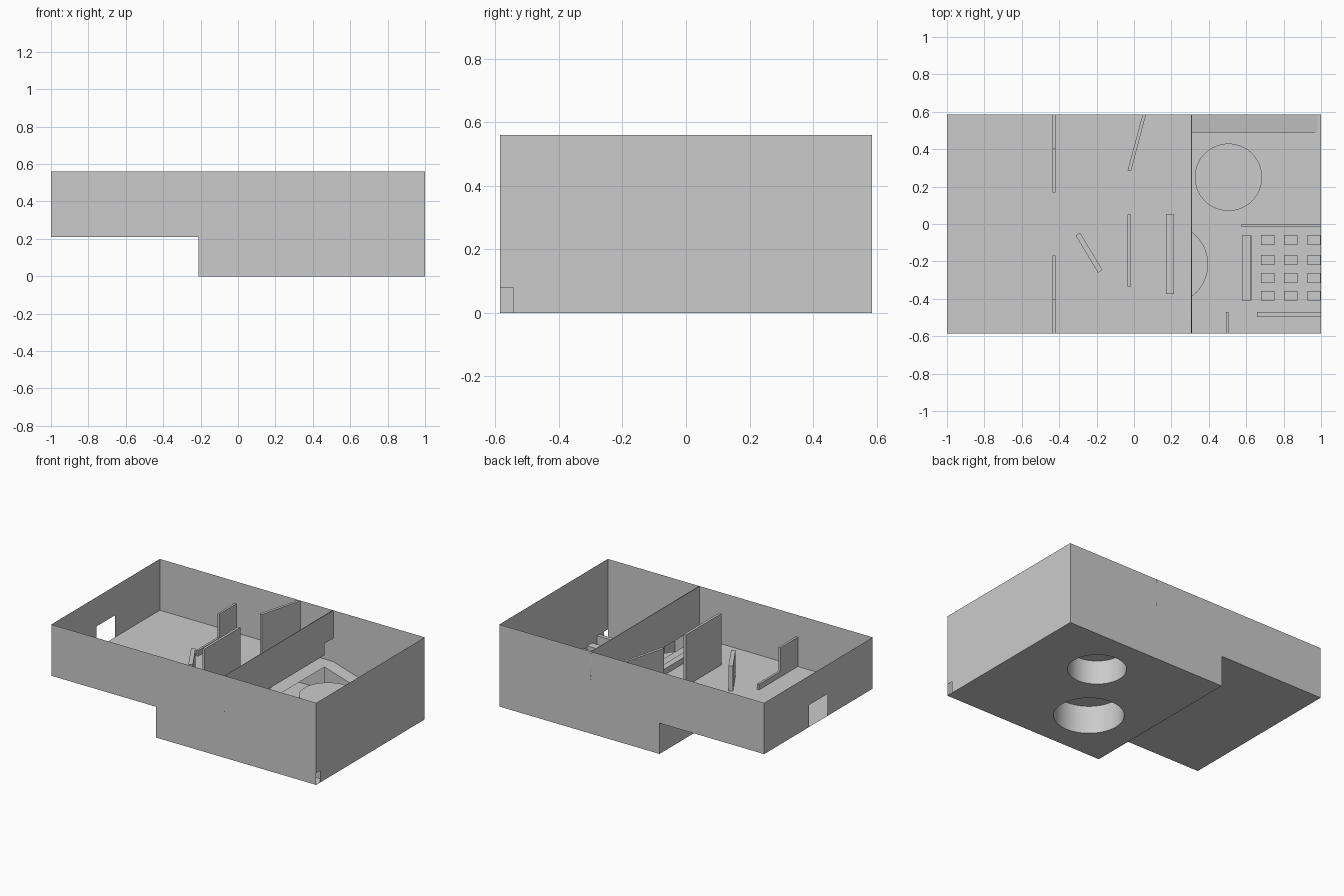
import bpy, bmesh, math
from mathutils import Matrix, Vector

if "Cube" in bpy.data.objects:
    bpy.data.objects.remove(bpy.data.objects["Cube"])

W, TOP, UP = 0.585, 0.56, 0.21   # half depth, wall top, upper floor height
AXES = {'XY': ((1, 0, 0), (0, 1, 0)), 'XZ': ((1, 0, 0), (0, 0, 1)), 'YZ': ((0, 1, 0), (0, 0, 1))}


def link(name, me):
    ob = bpy.data.objects.new(name, me)
    bpy.context.scene.collection.objects.link(ob)
    return ob


def sheet(name, plane, offset, loops, thick=0.0):
    """Flat filled outline; inner loops become holes."""
    cu = bpy.data.curves.new(name + "_outline", 'CURVE')
    cu.dimensions = '2D'
    cu.fill_mode = 'BOTH'
    cu.extrude = thick / 2
    for pts in loops:
        sp = cu.splines.new('POLY')
        sp.points.add(len(pts) - 1)
        for p, (u, v) in zip(sp.points, pts):
            p.co = (u, v, 0, 1)
        sp.use_cyclic_u = True
    tmp = link(name + "_tmp", cu)
    bpy.context.view_layer.update()
    me = bpy.data.meshes.new_from_object(tmp.evaluated_get(bpy.context.evaluated_depsgraph_get()))
    bpy.data.objects.remove(tmp)
    u, v = (Vector(a) for a in AXES[plane])
    n = u.cross(v)
    m = Matrix((u, v, n)).transposed().to_4x4()
    m.translation = Vector([abs(c) * offset for c in n])
    me.transform(m)
    me.name = name
    return link(name, me)


def box(name, x0, x1, y0, y1, z0, z1, angle=0):
    bm = bmesh.new()
    m = (Matrix.Translation(((x0 + x1) / 2, (y0 + y1) / 2, (z0 + z1) / 2))
         @ Matrix.Rotation(math.radians(angle), 4, 'Z')
         @ Matrix.Diagonal((x1 - x0, y1 - y0, z1 - z0, 1)))
    bmesh.ops.create_cube(bm, size=1, matrix=m)
    me = bpy.data.meshes.new(name)
    bm.to_mesh(me)
    bm.free()
    return link(name, me)


def prism(name, base, z0, z1s, floor=False):
    """Upright solid from a base outline with a top height per corner, open below."""
    bm = bmesh.new()
    lo = [bm.verts.new((x, y, z0)) for x, y in base]
    hi = [bm.verts.new((x, y, z)) for (x, y), z in zip(base, z1s)]
    bm.faces.new(hi)
    n = len(base)
    for i in range(n):
        j = (i + 1) % n
        bm.faces.new((lo[i], lo[j], hi[j], hi[i]))
    me = bpy.data.meshes.new(name)
    bm.to_mesh(me)
    bm.free()
    return link(name, me)


def circle(cx, cy, r, n=64):
    return [(cx + r * math.cos(2 * math.pi * i / n), cy + r * math.sin(2 * math.pi * i / n)) for i in range(n)]


def rect(a, b, c, d):
    return [(a, c), (b, c), (b, d), (a, d)]


# Outer shell: stepped long walls, end walls with door notches
side = [(-1, UP), (-0.21, UP), (-0.21, 0), (1, 0), (1, TOP), (-1, TOP)]
sheet("front_wall", 'XZ', -W, [side])
sheet("back_wall", 'XZ', W, [side])
sheet("left_wall", 'YZ', -1, [[(-W, UP), (-0.1, UP), (-0.1, 0.36), (0.1, 0.36), (0.1, UP),
                               (W, UP), (W, TOP), (-W, TOP)]])
sheet("right_wall", 'YZ', 1, [[(-W, 0.08), (-0.542, 0.08), (-0.542, 0), (W, 0), (W, TOP), (-W, TOP)]])
sheet("step_wall", 'YZ', -0.21, [rect(-W, W, 0, UP)])

# Floors, the lower one open under the two drums
drums = {"room_drum": (0.505, 0.25, 0.18, 0.163), "gallery_drum": (0.18, -0.215, 0.216, 0.19)}
sheet("upper_floor", 'XY', UP, [rect(-1, 0.31, -W, W)])
sheet("lower_floor", 'XY', 0, [rect(-0.21, 1, -W, W)] + [circle(*d[:3]) for d in drums.values()])
for name, (cx, cy, r, h) in drums.items():
    ob = prism(name, circle(cx, cy, r), 0, [h] * 64)
    bpy.context.view_layer.objects.active = ob
    ob.select_set(True)
    bpy.ops.object.shade_smooth_by_angle(angle=math.radians(30))
    ob.select_set(False)

# Dividing wall above the gallery opening, with ramp doorway
sheet("dividing_wall", 'YZ', 0.308, [[(-W, 0.29), (0.49, 0.29), (0.49, 0.37), (W, 0.37),
                                      (W, TOP), (-W, TOP)]], 0.004)
ramp = [(0.31, 0.49), (0.98, 0.49), (0.98, W), (0.31, W)]
prism("ramp", ramp, 0, [UP, 0.004, 0.004, UP])

# Upper room partitions
for s, label in ((1, "back"), (-1, "front")):
    for part, a, b, z in (("tall", 0.4, W, 0.41), ("low", 0.168, 0.4, 0.248)):
        y0, y1 = sorted((s * a, s * b))
        box(f"{label}_{part}_partition", -0.435, -0.42, y0, y1, UP, z)
dx, dy, t = 0.077, 0.303, 0.018
prism("slanted_partition", [(-0.034, 0.287), (-0.034 + t, 0.282), (0.064, W), (0.046, W)], UP, [TOP] * 4)
box("middle_partition", -0.034, -0.017, -0.335, 0.05, UP, TOP)
box("low_counter", 0.17, 0.213, -0.375, 0.05, UP, 0.25)
box("angled_panel", -0.254, -0.226, -0.27, -0.038, UP, 0.38, 31)

# Screening corner: screen, stage, seats and walls
box("stage", 0.578, 0.622, -0.41, -0.062, 0, 0.04)
box("screen", 0.622, 0.628, -0.41, -0.062, 0, 0.2)
for i, x in enumerate((0.68, 0.803, 0.927)):
    for j, y in enumerate((-0.41, -0.315, -0.218, -0.113)):
        box(f"seat_{i}_{j}", x, min(x + 0.07, 0.999), y, y + 0.053, 0, 0.055)
box("room_partition", 0.575, 1, -0.015, 0.0, 0, 0.2)
box("passage_wall", 0.657, 1, -0.497, -0.47, 0, 0.08)
box("passage_post_wall", 0.492, 0.505, -W, -0.47, 0, 0.16)
